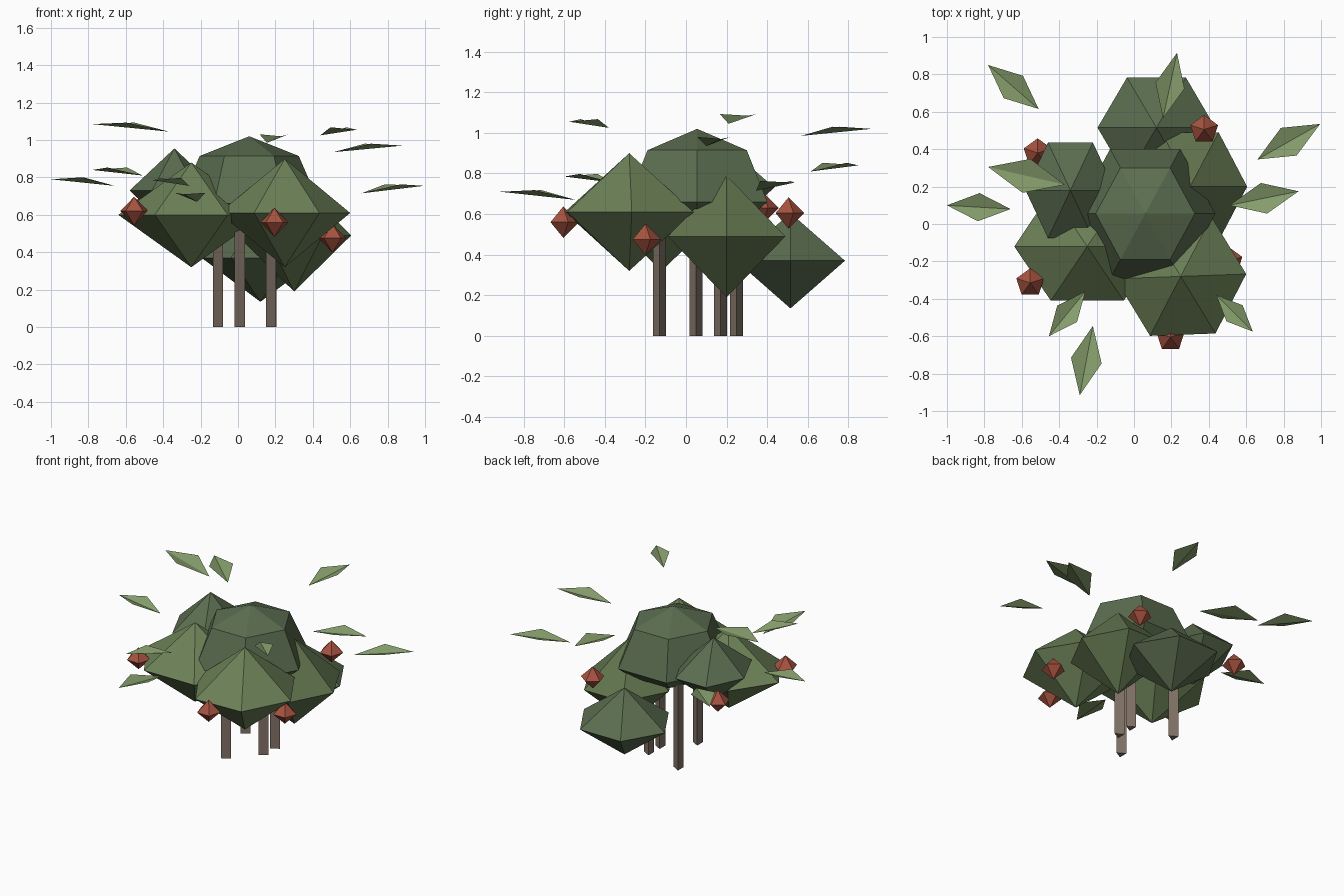
import bpy, bmesh
from math import sin, cos, pi, radians
from mathutils import Vector, Matrix

if "Cube" in bpy.data.objects:
    bpy.data.objects.remove(bpy.data.objects["Cube"])


def material(name, rgb):
    m = bpy.data.materials.new(name)
    m.diffuse_color = (*rgb, 1)
    m.use_nodes = True
    m.node_tree.nodes["Principled BSDF"].inputs["Base Color"].default_value = m.diffuse_color
    return m


OLIVE = material("olive_green", (0.15, 0.22, 0.095))
MID = material("mid_green", (0.12, 0.175, 0.075))
DEEP = material("deep_green", (0.105, 0.155, 0.08))
LEAF = material("leaf_green", (0.24, 0.34, 0.15))
RED = material("berry_red", (0.38, 0.085, 0.05))
BARK = material("bark_brown", (0.22, 0.17, 0.135))


def finish(name, bm, mat, loc=(0, 0, 0)):
    me = bpy.data.meshes.new(name)
    bm.to_mesh(me)
    bm.free()
    me.materials.append(mat)
    ob = bpy.data.objects.new(name, me)
    ob.location = loc
    bpy.context.collection.objects.link(ob)
    return ob


def low_ball(name, loc, radii, sides, rings, mat, turn=0, squash=1):
    """Faceted ball; two rings gives a bipyramid. squash flattens the underside."""
    bm = bmesh.new()
    bmesh.ops.create_uvsphere(bm, u_segments=sides, v_segments=rings, radius=1)
    bmesh.ops.rotate(bm, verts=bm.verts, matrix=Matrix.Rotation(radians(turn), 3, 'Z'))
    for v in bm.verts:
        if v.co.z < -0.01:
            v.co.z *= squash
    bmesh.ops.scale(bm, vec=radii, verts=bm.verts)
    finish(name, bm, mat, loc)


# Foliage: central dome and five surrounding clumps
low_ball("foliage_dome", (0.06, 0.055, 0.66), (0.375, 0.40, 0.36), 6, 4, DEEP, 30, 0.35)
clumps = [
    ((0.25, -0.28, 0.61), (0.35, 0.36, 0.29), OLIVE, 32),
    ((-0.25, -0.12, 0.60), (0.39, 0.335, 0.28), OLIVE, 30),
    ((0.30, 0.20, 0.49), (0.305, 0.335, 0.30), MID, 30),
    ((0.12, 0.515, 0.37), (0.315, 0.31, 0.235), DEEP, 30),
    ((-0.34, 0.18, 0.73), (0.24, 0.295, 0.225), DEEP, 30),
]
for i, (loc, rad, mat, turn) in enumerate(clumps):
    low_ball(f"foliage_clump_{i + 1}", loc, rad, 6, 2, mat, turn)

# Berries
berries = [(0.195, -0.605, 0.56), (0.505, -0.20, 0.475), (0.375, 0.505, 0.605),
           (-0.555, -0.315, 0.62), (-0.515, 0.38, 0.63)]
for i, loc in enumerate(berries):
    low_ball(f"berry_{i + 1}", loc, (0.078, 0.078, 0.077), 5, 2, RED, 0)

# Stems: three-sided posts
for i, (x, y) in enumerate([(0.0, -0.13), (0.167, 0.05), (0.17, 0.17), (-0.116, 0.25)]):
    bm = bmesh.new()
    ring = [bm.verts.new((0.037 * cos(a), 0.037 * sin(a), 0))
            for a in (0, 2 * pi / 3, 4 * pi / 3)]
    base = bm.faces.new(ring)
    top = bmesh.ops.extrude_face_region(bm, geom=[base], use_keep_orig=True)["geom"]
    bmesh.ops.translate(bm, vec=(0, 0, 0.6),
                        verts=[v for v in top if isinstance(v, bmesh.types.BMVert)])
    bmesh.ops.recalc_face_normals(bm, faces=bm.faces)
    finish(f"stem_{i + 1}", bm, BARK, (x, y, 0))

# Leaves: kites folded along the midrib, given by base and tip
leaves = [
    ((-0.51, 0.615, 0.81), (-0.78, 0.85, 0.84)),
    ((-0.37, 0.21, 1.045), (-0.78, 0.305, 1.085)),
    ((-0.66, 0.08, 0.755), (-1.0, 0.10, 0.79)),
    ((-0.26, -0.36, 0.755), (-0.455, -0.60, 0.785)),
    ((-0.22, -0.545, 0.67), (-0.29, -0.915, 0.71)),
    ((0.44, -0.38, 1.025), (0.635, -0.575, 1.055)),
    ((0.51, 0.10, 0.935), (0.88, 0.175, 0.97)),
    ((0.66, 0.345, 0.715), (0.995, 0.535, 0.755)),
    ((0.155, 0.565, 0.985), (0.23, 0.915, 1.02)),
]
for i, (b, t) in enumerate(leaves):
    b, t = Vector(b), Vector(t)
    along = t - b
    side = Vector((-along.y, along.x, 0)).normalized() * along.length * 0.22
    mid = b + along * 0.5 + Vector((0, 0, 0.028))
    bm = bmesh.new()
    vb, vt, vl, vr = [bm.verts.new(p) for p in (b, t, mid + side, mid - side)]
    bm.faces.new((vb, vt, vl))
    bm.faces.new((vb, vr, vt))
    finish(f"leaf_{i + 1}", bm, LEAF)
